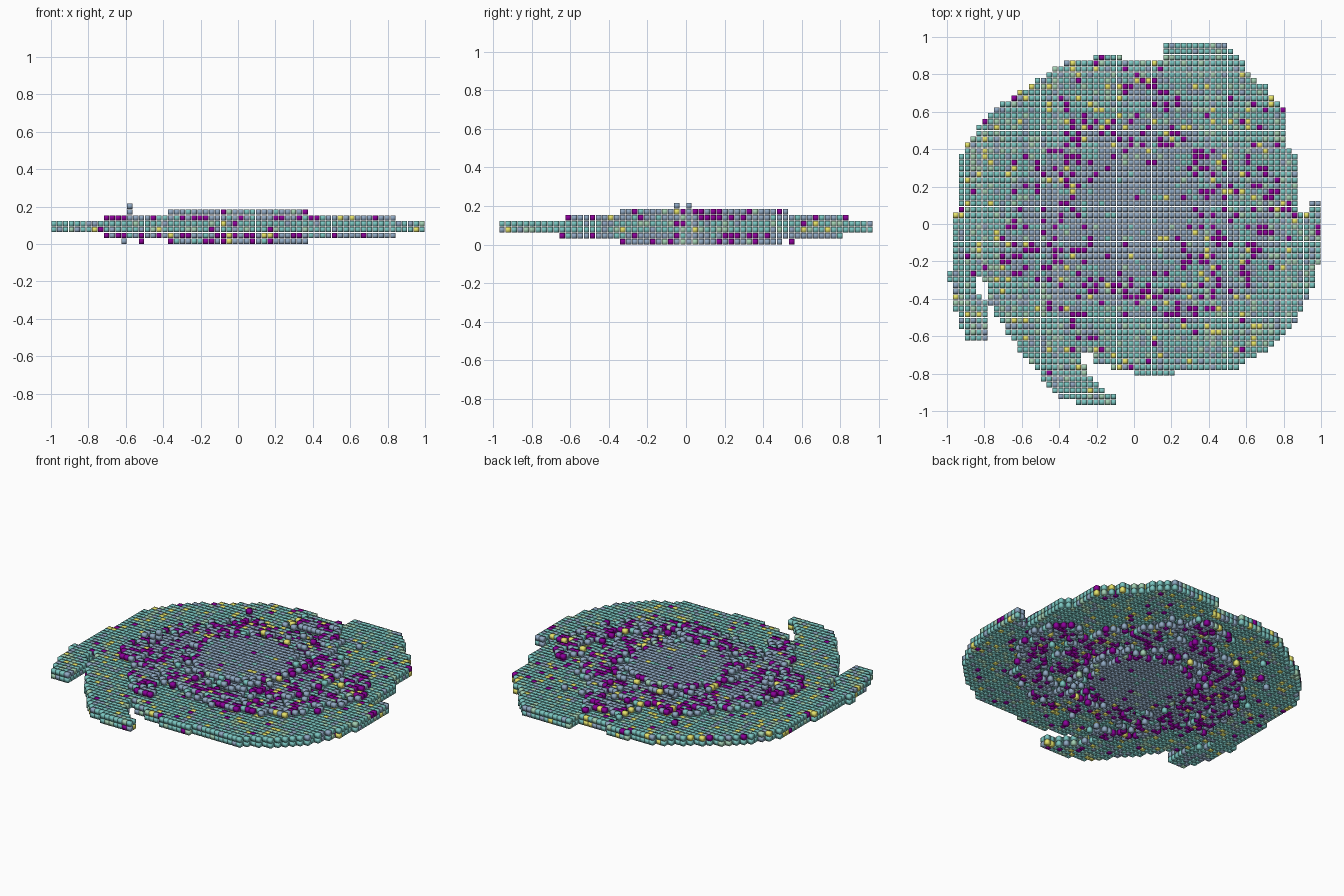
import bpy, math, random
from mathutils import Vector

if "Cube" in bpy.data.objects:
    bpy.data.objects.remove(bpy.data.objects["Cube"])

random.seed(7)
N = 64
S = 2.0 / N            # grid spacing
H = S * 0.45           # half size of one block

# Colours: purple, slate, teal, green, yellow
PALETTE = {"purple": (0.27, 0.0, 0.33, 1), "slate": (0.28, 0.40, 0.55, 1),
           "teal": (0.20, 0.57, 0.54, 1), "green": (0.37, 0.64, 0.46, 1),
           "yellow": (0.80, 0.78, 0.15, 1)}
MATS = []
for name, col in PALETTE.items():
    m = bpy.data.materials.new(name)
    m.diffuse_color = col
    m.use_nodes = True
    m.node_tree.nodes["Principled BSDF"].inputs["Base Color"].default_value = m.diffuse_color
    MATS.append(m)

# Disc outline with its trailing arm tips
OUTLINE = [(1, .11), (.94, .11), (.94, .08), (.875, .07), (.875, .35), (.81, .42), (.81, .61),
           (.70, .74), (.62, .81), (.56, .91), (.47, .97), (.17, .97), (.17, .87), (-.05, .875),
           (-.1, .91), (-.2, .91), (-.22, .875), (-.36, .86), (-.45, .82), (-.56, .74), (-.75, .62),
           (-.84, .5), (-.94, .35), (-.94, .08), (-.97, .07), (-.97, -.26), (-1, -.27), (-1, -.31),
           (-.97, -.32), (-.95, -.5), (-.9, -.62), (-.79, -.62), (-.79, -.42), (-.85, -.36),
           (-.84, -.29), (-.79, -.31), (-.76, -.45), (-.69, -.56), (-.6, -.69), (-.49, -.8),
           (-.48, -.87), (-.4, -.92), (-.28, -.97), (-.08, -.97), (-.08, -.93), (-.17, -.88),
           (-.27, -.76), (-.3, -.69), (-.24, -.69), (-.2, -.75), (-.05, -.78), (.05, -.81),
           (.22, -.81), (.25, -.78), (.53, -.78), (.6, -.74), (.7, -.68), (.8, -.6), (.91, -.45),
           (.97, -.3), (1, -.12)]

# Centre lines of the raised spiral arms
ARMS = [[(-.42, -.12), (-.2, -.33), (.05, -.42), (.3, -.43), (.55, -.33), (.68, -.12), (.75, .05), (.69, .22)],
        [(.42, -.15), (.5, .1), (.46, .3), (.32, .45), (.22, .6), (.1, .74), (-.05, .7)],
        [(.2, .42), (-.05, .5), (-.3, .48), (-.47, .32), (-.6, .1), (-.62, -.1), (-.6, -.22)],
        [(-.38, .2), (-.47, 0), (-.48, -.22), (-.38, -.42), (-.25, -.57)]]


def inside(x, y, poly):
    hit = False
    for (ax, ay), (bx, by) in zip(poly, poly[1:] + poly[:1]):
        if (ay > y) != (by > y) and x < (bx - ax) * (y - ay) / (by - ay) + ax:
            hit = not hit
    return hit


def arm_distance(x, y):
    p, best = Vector((x, y)), 9.0
    for arm in ARMS:
        for a, b in zip(arm, arm[1:]):
            a, d = Vector(a), Vector(b) - Vector(a)
            t = max(0.0, min(1.0, (p - a).dot(d) / d.length_squared))
            best = min(best, (a + d * t - p).length)
    return best


def pick(weights):
    return random.choices(range(5), weights)[0]


def build_layer(name, level, cells):
    """One object of separate soft-shaded blocks; cells = (x, y, colour index)."""
    verts, faces, cols = [], [], []
    quads = [(0, 1, 3, 2), (4, 6, 7, 5), (0, 4, 5, 1), (2, 3, 7, 6), (0, 2, 6, 4), (1, 5, 7, 3)]
    zc = H + level * S
    for x, y, c in cells:
        o = len(verts)
        verts += [(x + i * H, y + j * H, zc + k * H)
                  for i in (-1, 1) for j in (-1, 1) for k in (-1, 1)]
        faces += [tuple(o + v for v in q) for q in quads]
        cols += [c] * 6
    me = bpy.data.meshes.new(name)
    me.from_pydata(verts, [], faces)
    for m in MATS:
        me.materials.append(m)
    me.polygons.foreach_set("material_index", cols)
    me.polygons.foreach_set("use_smooth", [True] * len(cols))
    me.update()
    bpy.context.collection.objects.link(bpy.data.objects.new(name, me))


# Sort every grid column into layers
layers = {k: [] for k in range(7)}
for i in range(N):
    for j in range(N):
        x, y = (i + 0.5) * S - 1, (j + 0.5) * S - 1
        if not inside(x, y, OUTLINE):
            continue
        core = math.hypot(x, y - 0.06)
        d = arm_distance(x, y)
        # main disc: two layers thick
        for k in (2, 3):
            layers[k].append((x, y, pick((3, 12, 66, 13, 6))))
        # raised arms on both sides, solid towards the middle
        for k in (1, 4):
            chance = 1.0 if core < 0.36 else 0.85 * max(0, 1 - (d / 0.11) ** 2) + (0.35 if core < 0.5 else 0.012 * (core < 0.75))
            if random.random() < chance:
                layers[k].append((x, y, pick((3, 75, 18, 2, 2) if core < 0.36 else (30, 52, 11, 3, 4))))
        # central bulge with a ragged rim
        for k in (0, 5):
            if core < 0.3 or (core < 0.4 and abs(x) < 0.38 and random.random() < 0.3):
                layers[k].append((x, y, pick((1, 90, 7, 1, 1) if core < 0.27 else (22, 60, 10, 4, 4))))

# Few stray blocks above and below
for x, y in ((-18.5, -1.5), (-18.5, .5)):
    layers[5].append((x * S, y * S, 1))
    layers[6].append((x * S, y * S, 1))
layers[5] += [(3.5 * S, 16.5 * S, 1), (6.5 * S, 15.5 * S, 0)]
layers[0] += [(-19.5 * S, 15.5 * S, 1), (-16.5 * S, 17.5 * S, 0)]

for k, name in enumerate(("bulge_bottom", "arms_bottom", "disc_lower", "disc_upper",
                          "arms_top", "bulge_top", "stray_blocks")):
    build_layer(name, k, layers[k])
